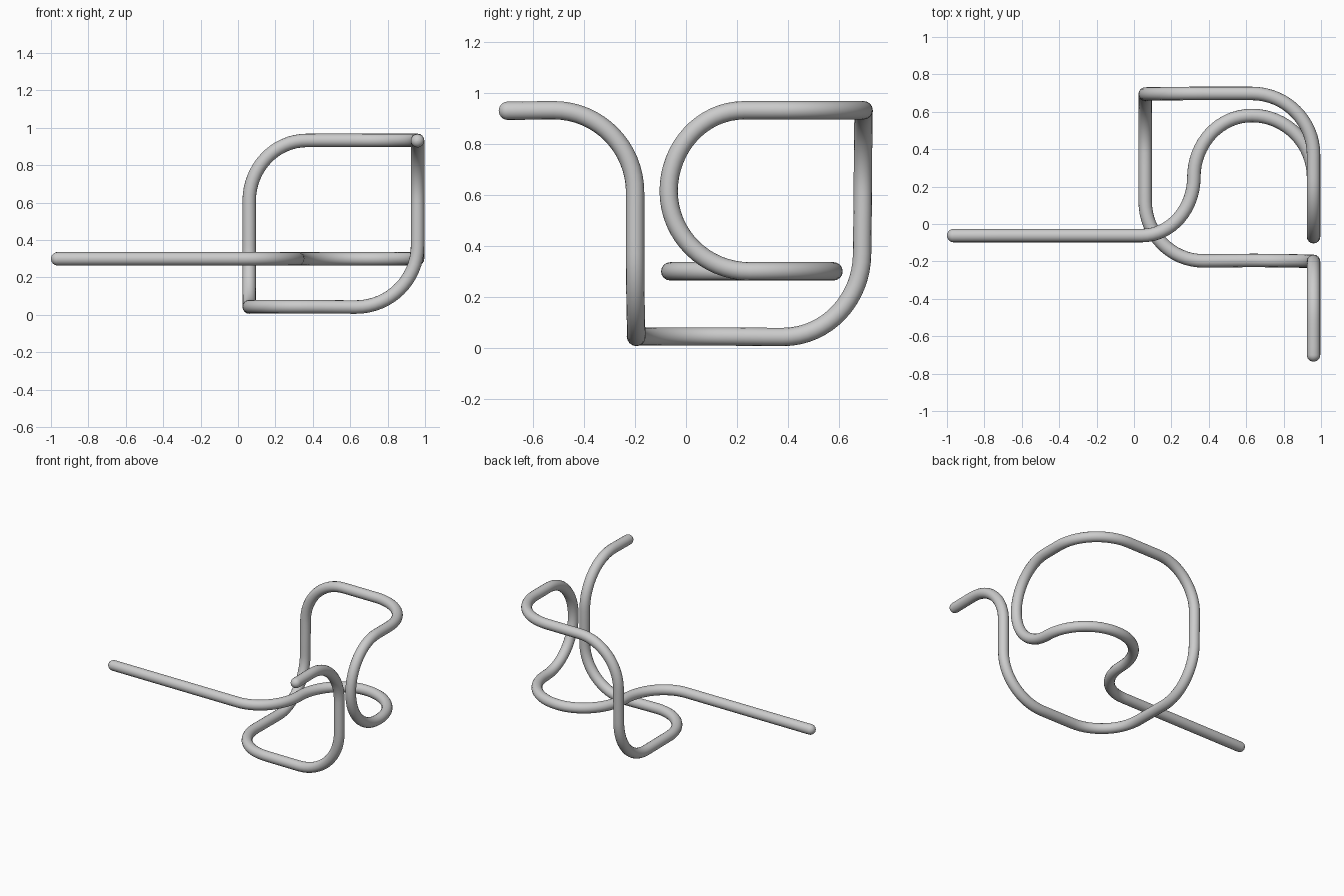
import bpy
from math import sin, cos, pi
from mathutils import Vector
from mathutils.geometry import interpolate_bezier

if "Cube" in bpy.data.objects:
    bpy.data.objects.remove(bpy.data.objects["Cube"])

R = 0.036            # tube radius
A, B = 0.055, 0.96   # x limits of the knot
L, H = 0.042, 0.933  # low and high z

# Stations along the tube: position and travel direction
stations = [
    ((-0.964, -0.062, 0.30), (1, 0, 0)),
    ((0.04, -0.062, 0.30), (1, 0, 0)),
    ((0.32, 0.25, 0.30), (0, 1, 0)),
    ((0.63, 0.58, 0.30), (1, 0, 0)),
    ((B, 0.25, 0.30), (0, -1, 0)),
    ((B, -0.068, 0.615), (0, 0, 1)),
    ((B, 0.23, H), (0, 1, 0)),
    ((B, 0.37, H), (0, 1, 0)),
    ((0.63, 0.698, H), (-1, 0, 0)),
    ((0.37, 0.698, H), (-1, 0, 0)),
    ((A + 0.005, 0.695, 0.61), (0, 0, -1)),
    ((A + 0.005, 0.692, 0.37), (0, 0, -1)),
    ((A + 0.005, 0.38, L), (0, -1, 0)),
    ((A + 0.005, 0.12, L + 0.002), (0, -1, 0)),
    ((0.37, -0.197, L + 0.002), (1, 0, 0)),
    ((0.63, -0.195, L), (1, 0, 0)),
    ((B, -0.20, 0.37), (0, 0, 1)),
    ((B, -0.20, 0.61), (0, 0, 1)),
    ((B, -0.52, H), (0, -1, 0)),
    ((B, -0.70, H - 0.002), (0, -1, 0)),
]

# Sample the path: straights stay straight, corners become quarter arcs
path = []
for (p, d), (q, e) in zip(stations, stations[1:]):
    p, d, q, e = map(Vector, (p, d, q, e))
    straight = d.dot(e) > 0.9
    h = (q - p).length * (1 / 3 if straight else 0.39)
    path += interpolate_bezier(p, p + d * h, q - e * h, q, 5 if straight else 17)[:-1]
path.append(Vector(stations[-1][0]))

# Rounded ends made by tapering the radius
def cap(end, direction):
    return [(end + direction * R * sin(t), max(cos(t), 0.02))
            for t in (pi / 2 * i / 6 for i in range(1, 7))]

start = cap(path[0], Vector((-1, 0, 0)))[::-1]
finish = cap(path[-1], Vector((0, -1, 0)))
points = start + [(p, 1.0) for p in path] + finish

# Bent tube
curve = bpy.data.curves.new("bent_tube", 'CURVE')
curve.dimensions = '3D'
curve.bevel_depth = R
curve.bevel_resolution = 6
curve.use_fill_caps = True
spline = curve.splines.new('POLY')
spline.points.add(len(points) - 1)
for sp, (co, rad) in zip(spline.points, points):
    sp.co = (*co, 1)
    sp.radius = rad
    sp.tilt = 0
spline.use_smooth = True
tube = bpy.data.objects.new("bent_tube", curve)
bpy.context.collection.objects.link(tube)
bpy.context.view_layer.objects.active = tube
tube.select_set(True)
bpy.ops.object.convert(target='MESH')
bpy.ops.object.shade_smooth()
